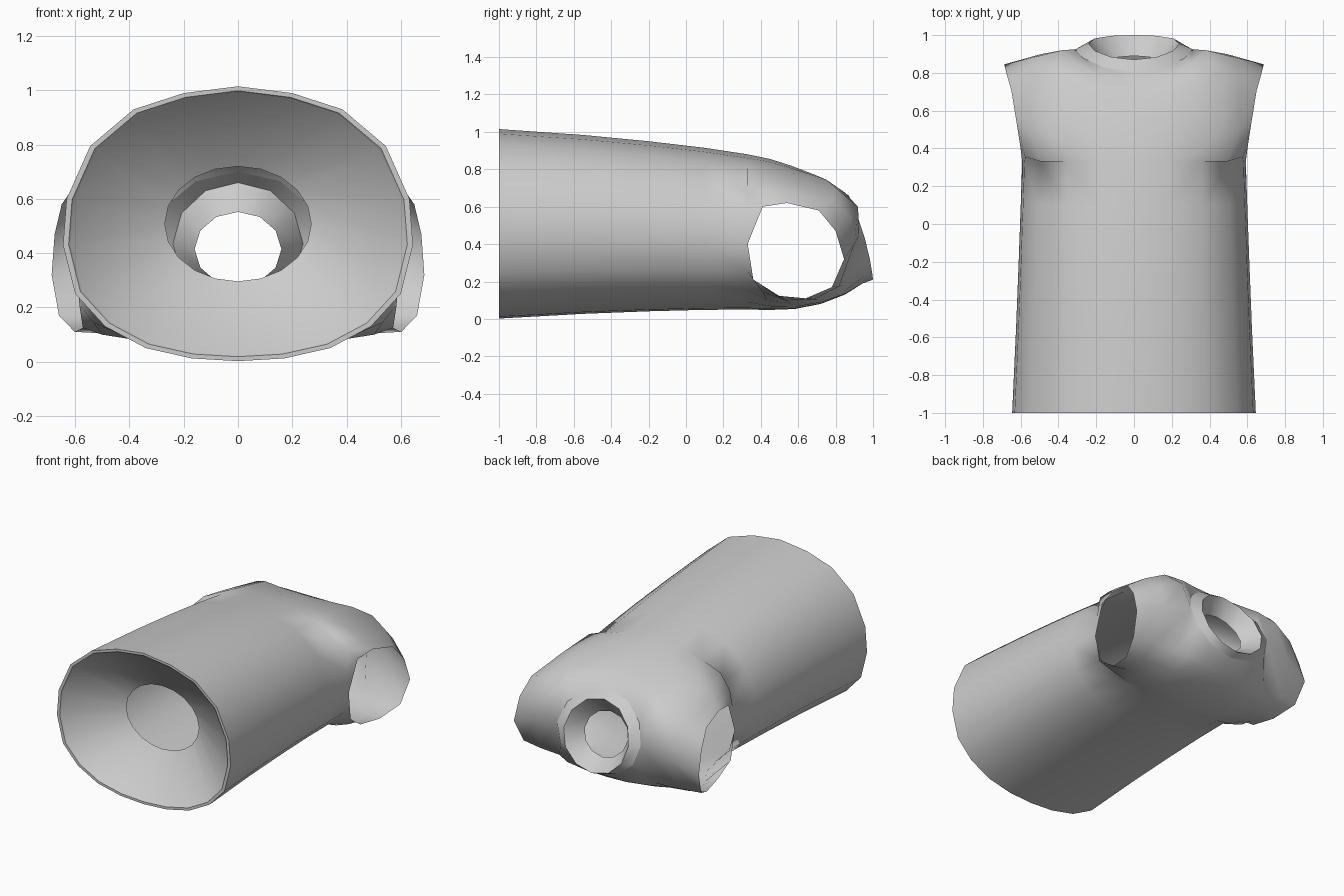
import bpy, math
from mathutils import Vector as V

if "Cube" in bpy.data.objects:
    bpy.data.objects.remove(bpy.data.objects["Cube"])

cloth = bpy.data.materials.new("grey_cloth")
cloth.diffuse_color = (0.6, 0.6, 0.6, 1)
cloth.use_nodes = True
cloth.node_tree.nodes["Principled BSDF"].inputs["Base Color"].default_value = cloth.diffuse_color


def make(name, verts, faces):
    me = bpy.data.meshes.new(name)
    me.from_pydata([tuple(v) for v in verts], [], faces)
    me.materials.append(cloth)
    ob = bpy.data.objects.new(name, me)
    bpy.context.collection.objects.link(ob)
    for p in me.polygons:
        p.use_smooth = True
    return ob


def grid(rows, verts, faces, closed=False, flip=False):
    """Add a sheet of quads through rows of points."""
    o, n = len(verts), len(rows[0])
    for r in rows:
        verts.extend(r)
    for j in range(len(rows) - 1):
        for k in range(n if closed else n - 1):
            k2 = (k + 1) % n
            a, b = o + j * n, o + (j + 1) * n
            f = (a + k, a + k2, b + k2, b + k)
            faces.append(f[::-1] if flip else f)


def lerp(table, y):
    for (y0, a), (y1, b) in zip(table, table[1:]):
        if y <= y1:
            return a + (b - a) * (y - y0) / (y1 - y0)
    return table[-1][1]


# right half of the hem outline, from centre front to centre back
HEM = [(0, 1.015), (.2, .99), (.385, .93), (.545, .795), (.632, .6), (.645, .43),
       (.6, .25), (.49, .13), (.34, .05), (.17, .012), (0, .002)]
TOP = [(-1, 1.015), (-.5, .98), (0, .93), (.33, .88)]
BOT = [(-1, .002), (-.5, .03), (0, .048), (.33, .05)]
WID = [(-1, .645), (-.5, .622), (0, .603), (.33, .592)]


def section(y):
    t, b, w = lerp(TOP, y), lerp(BOT, y), lerp(WID, y)
    return [V((x * w / .645, y, b + (z - .002) / 1.013 * (t - b))) for x, z in HEM]


# neck rings, all functions of the angle round the neck
def crease(a):
    s = math.sin(a)
    return V((.31 * math.cos(a), .925 - .07 * s - .05 * s * s, .445 + .255 * s))


def rim(a):
    s = math.sin(a)
    return V((.24 * math.cos(a), .955 - .065 * s - .02 * s * s, .435 + .225 * s))


def throat(a):
    s = math.sin(a)
    return V((.16 * math.cos(a), .845 - .045 * s, .415 + .137 * s))


def yoke(first, last, mid, arm):
    """Rows from chest to shoulder, each spanning the centre line to the armhole."""
    m, rows = len(mid) - 1, [first]

    def frac(row, axis):
        c, a = row[0][axis], row[-1][axis]
        return [(p[axis] - a) / (c - a) for p in row]

    fx0, fx1 = frac(first, 0), frac(last, 0)
    fz0, fz1 = frac(first, 2), frac(last, 2)
    fy = frac(last, 1)
    for j in range(1, m):
        u, c, a, row = (j / m) ** 1.5, mid[j], arm[j], []
        for k in range(len(first)):
            tx = fx0[k] + (fx1[k] - fx0[k]) * u
            tz = fz0[k] + (fz1[k] - fz0[k]) * u * u
            row.append(V((a.x + (c.x - a.x) * tx, a.y + (c.y - a.y) * fy[k],
                          a.z + (c.z - a.z) * tz)))
        rows.append(row)
    return rows + [last]


chest = section(.33)
tip = V((.687, .845, .32))
shoulder = V((.49, .9, .40))
arm_front = [chest[5]] + [V(p) for p in ((.602, .41, .6), (.622, .54, .62),
                                         (.65, .71, .58), (.676, .8, .47))] + [tip]
arm_back = [chest[5]] + [V(p) for p in ((.585, .36, .21), (.572, .48, .125),
                                        (.602, .64, .11), (.66, .78, .17))] + [tip]
mid_front = [chest[0]] + [V((0, y, z)) for y, z in ((.45, .855), (.56, .82),
                                                    (.66, .782), (.74, .742))] + [crease(math.pi / 2)]
mid_back = [chest[10]] + [V((0, y, z)) for y, z in ((.45, .048), (.58, .053),
                                                    (.72, .08), (.85, .13))] + [crease(-math.pi / 2)]
neck_front = [crease(math.radians(a)) for a in (90, 60, 30, 0)] + [shoulder, tip]
neck_back = [crease(math.radians(-a)) for a in (90, 60, 30, 0)] + [shoulder, tip]

# body: lower tube, front yoke and back yoke, mirrored
verts, faces = [], []
grid([section(y) for y in (-1, -.9, -.55, -.2, .1, .33)], verts, faces)
grid(yoke(chest[:6], neck_front, mid_front, arm_front), verts, faces)
grid(yoke(chest[:4:-1], neck_back, mid_back, arm_back), verts, faces, flip=True)
body = make("vest_body", verts, faces)
mir = body.modifiers.new("mirror", 'MIRROR')
mir.merge_threshold = .001
weld = body.modifiers.new("weld", 'WELD')
weld.merge_threshold = .001

# collar: band from crease to rim, then funnel inward to the throat
angles = [math.radians(30 * i) for i in range(12)]
verts, faces = [], []
grid([[f(a) for a in angles] for f in (crease, rim)], verts, faces, closed=True)
make("collar_band", verts, faces)
verts, faces = [], []
grid([[f(a) for a in angles] for f in (rim, throat)], verts, faces, closed=True)
make("collar_lining", verts, faces)

# hem lining: rolled lip, then cone inward to a small round opening
outer = [V((x, -1, z)) for x, z in HEM] + [V((-x, -1, z)) for x, z in HEM[-2:0:-1]]
c = V((0, -1, .508))
lip = [c + (p - c) * .968 for p in outer]
inner = [c + (p - c) * .955 + V((0, .012, 0)) for p in outer]
hole = [V((.27 * math.sin(i * math.pi / 10), -.8, .508 + .212 * math.cos(i * math.pi / 10)))
        for i in range(20)]
verts, faces = [], []
grid([outer, lip], verts, faces, closed=True, flip=True)
make("hem_lip", verts, faces)
verts, faces = [], []
grid([lip, inner, hole], verts, faces, closed=True, flip=True)
make("hem_lining", verts, faces)
